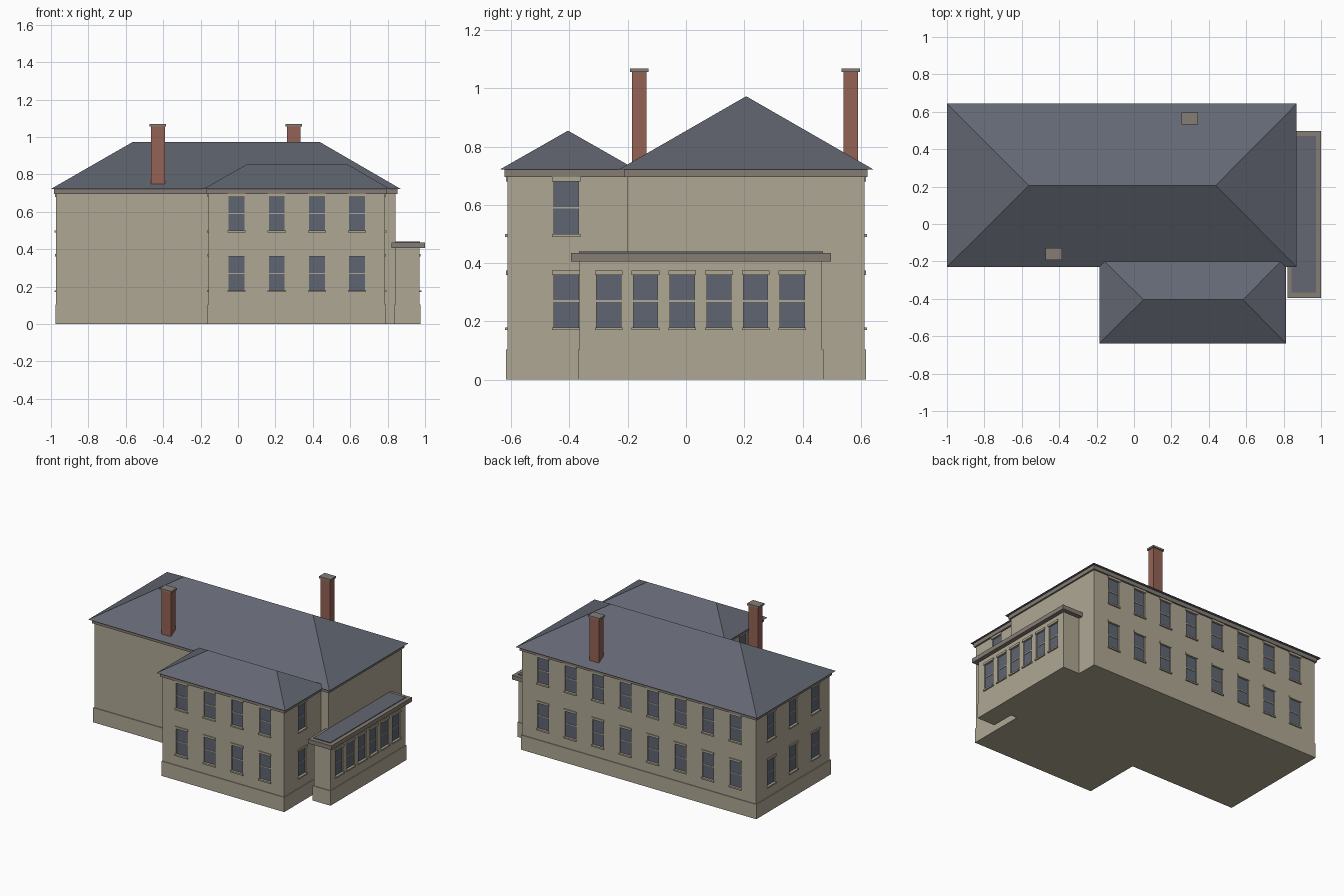
import bpy
import bmesh
from math import pi
from mathutils import Matrix, Vector

if "Cube" in bpy.data.objects:
    bpy.data.objects.remove(bpy.data.objects["Cube"], do_unlink=True)


def material(name, rgb):
    m = bpy.data.materials.new(name)
    m.use_nodes = True
    m.diffuse_color = (*rgb, 1)
    bsdf = m.node_tree.nodes["Principled BSDF"]
    bsdf.inputs["Base Color"].default_value = (*rgb, 1)
    bsdf.inputs["Roughness"].default_value = 0.9
    return m


STONE = material("warm_stone", (0.43, 0.39, 0.295))
SLATE = material("slate", (0.125, 0.136, 0.17))
GLASS = material("window_glass", (0.115, 0.13, 0.17))
TRIM = material("cornice_trim", (0.24, 0.205, 0.178))
BRICK = material("red_brick", (0.30, 0.122, 0.09))


def add_box(bm, x, y, z, frame=Matrix()):
    """Add a box given its (min, max) ranges, placed by a frame."""
    centre = Vector([sum(r) / 2 for r in (x, y, z)])
    size = [r[1] - r[0] for r in (x, y, z)]
    bmesh.ops.create_cube(bm, size=1, matrix=frame @ Matrix.Translation(centre)
                          @ Matrix.Diagonal((*size, 1)))


def finish(name, bm, mat):
    bmesh.ops.recalc_face_normals(bm, faces=bm.faces)
    mesh = bpy.data.meshes.new(name)
    bm.to_mesh(mesh)
    bm.free()
    mesh.materials.append(mat)
    obj = bpy.data.objects.new(name, mesh)
    bpy.context.scene.collection.objects.link(obj)
    return obj


def box(name, x, y, z, mat, grow=0):
    bm = bmesh.new()
    add_box(bm, (x[0] - grow, x[1] + grow), (y[0] - grow, y[1] + grow), z)
    return finish(name, bm, mat)


def hip_roof(name, x, y, eave, ridge, ridge_x, mat):
    bm = bmesh.new()
    a, b, c, d = [bm.verts.new((px, py, eave)) for px, py in
                  ((x[0], y[0]), (x[1], y[0]), (x[1], y[1]), (x[0], y[1]))]
    mid = sum(y) / 2
    e, f = [bm.verts.new((px, mid, ridge)) for px in ridge_x]
    for face in ((a, b, f, e), (b, c, f), (c, d, e, f), (d, a, e), (d, c, b, a)):
        bm.faces.new(face)
    return finish(name, bm, mat)


# Wall footprints
main_x, main_y = (-0.972, 0.842), (-0.202, 0.612)
wing_x, wing_y = (-0.157, 0.785), (-0.612, -0.15)
porch_x, porch_y = (0.843, 0.971), (-0.365, 0.467)
EAVE, PORCH_TOP, PLINTH = 0.722, 0.405, 0.103

walls = [box("main_walls", main_x, main_y, (0, EAVE), STONE),
         box("wing_walls", wing_x, wing_y, (0, EAVE), STONE),
         box("porch_walls", porch_x, porch_y, (0, PORCH_TOP), STONE)]
box("main_plinth", main_x, main_y, (0, PLINTH), STONE, 0.005)
box("wing_plinth", wing_x, wing_y, (0, PLINTH), STONE, 0.005)
box("porch_plinth", porch_x, porch_y, (0, PLINTH), STONE, 0.005)

# Cornices and hipped roofs
box("main_cornice", main_x, main_y, (0.695, EAVE), TRIM, 0.011)
box("wing_cornice", wing_x, wing_y, (0.695, EAVE), TRIM, 0.011)
hip_roof("main_roof", (-1, 0.87), (-0.23, 0.643), EAVE, 0.973, (-0.563, 0.437), SLATE)
hip_roof("wing_roof", (-0.185, 0.812), (-0.638, -0.172), EAVE, 0.855, (0.05, 0.583), SLATE)

# Flat porch roof
box("porch_cornice", (0.82, 1.0), (-0.395, 0.497), (PORCH_TOP, 0.435), TRIM)
box("porch_roof", (0.843, 0.972), (-0.367, 0.47), (0.43, 0.44), SLATE)

# Chimneys
for side, cx, cy in (("left", 0.298, 0.565), ("right", -0.428, -0.16)):
    bx, by = (cx - 0.037, cx + 0.037), (cy - 0.025, cy + 0.025)
    box(side + "_chimney", bx, by, (0.7, 1.058), BRICK)
    box(side + "_chimney_cap", bx, by, (1.056, 1.069), TRIM, 0.007)

# Sash windows: (facing angle, wall plane, positions along wall, sill heights, width)
LOW, HIGH = 0.18, 0.5
BOTH = (LOW, HIGH)
FRONT, BACK, LEFT, RIGHT = pi, 0, -pi / 2, pi / 2
rows = [
    (FRONT, wing_y[0], [-0.008 + 0.215 * i for i in range(4)], BOTH, 0.085),
    (BACK, main_y[1], [0.68 - 0.213 * i for i in range(8)], BOTH, 0.085),
    (RIGHT, main_x[0], [0.445, 0.2, -0.045], BOTH, 0.085),
    (RIGHT, wing_x[0], [-0.411], BOTH, 0.085),
    (LEFT, wing_x[1], [-0.411], BOTH, 0.085),
    (LEFT, porch_x[1], [-0.265 + 0.126 * i for i in range(6)], (LOW,), 0.083),
]
cut, glass, rails, sills, lintels = [bmesh.new() for _ in range(5)]
DEPTH, TALL = 0.01, 0.18
for angle, plane, spots, heights, width in rows:
    for spot in spots:
        at = (spot, plane) if angle in (FRONT, BACK) else (plane, spot)
        for z in heights:
            frame = Matrix.Translation((*at, z)) @ Matrix.Rotation(angle, 4, "Z")
            h = width / 2
            add_box(cut, (-h, h), (-DEPTH, 0.02), (0, TALL), frame)
            add_box(glass, (-h, h), (-DEPTH - 0.004, 0.002 - DEPTH), (0, TALL), frame)
            add_box(rails, (-h, h), (-DEPTH, 0.005 - DEPTH),
                    (TALL / 2 - 0.003, TALL / 2 + 0.003), frame)
            add_box(sills, (-h - 0.006, h + 0.006), (-DEPTH, 0.009), (-0.01, 0), frame)
            add_box(lintels, (-h - 0.006, h + 0.006), (-DEPTH, 0.006),
                    (TALL, TALL + 0.015), frame)

cutter = finish("window_cutter", cut, STONE)
cutter.hide_render = True
cutter.hide_viewport = True
cutter.display_type = "WIRE"
for wall in walls:
    mod = wall.modifiers.new("window_openings", "BOOLEAN")
    mod.object = cutter
    mod.operation = "DIFFERENCE"
    mod.solver = "EXACT"
finish("window_panes", glass, GLASS)
finish("window_rails", rails, STONE)
finish("window_sills", sills, STONE)
finish("window_lintels", lintels, STONE)
